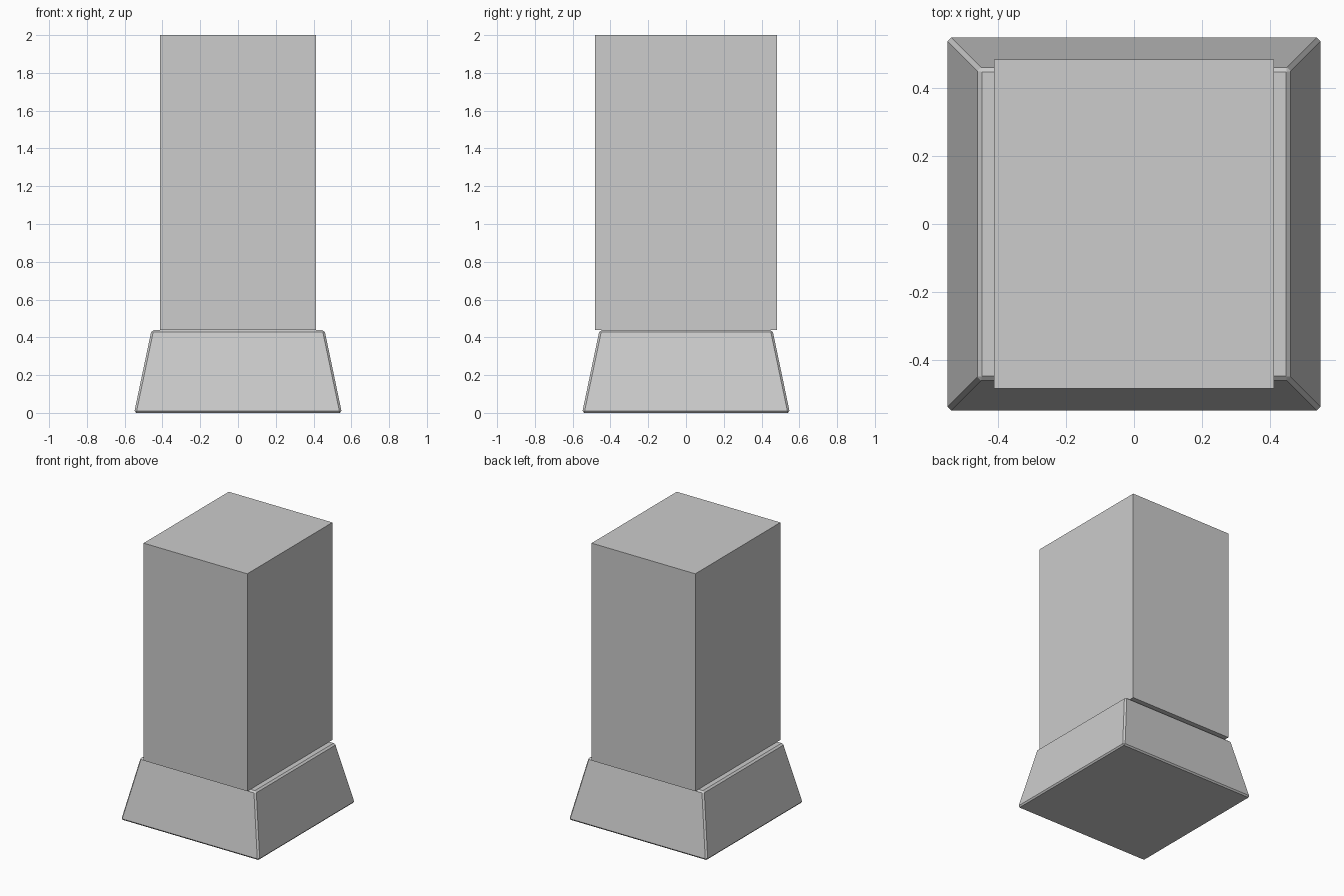
import bpy
import bmesh
from mathutils import Vector

cube = bpy.data.objects.get("Cube")
if cube:
    bpy.data.objects.remove(cube, do_unlink=True)

grey = bpy.data.materials.new("light_grey")
grey.use_nodes = True
grey.diffuse_color = (0.604, 0.604, 0.604, 1)
grey.node_tree.nodes["Principled BSDF"].inputs["Base Color"].default_value = grey.diffuse_color


def tapered_box(name, half_x, half_y, z_low, z_high, taper=1.0):
    """Box between two heights, with its top face scaled by taper."""
    bm = bmesh.new()
    bmesh.ops.create_cube(bm, size=2)
    for v in bm.verts:
        top = v.co.z > 0
        s = taper if top else 1.0
        v.co = Vector((v.co.x * half_x * s, v.co.y * half_y * s, z_high if top else z_low))
    mesh = bpy.data.meshes.new(name)
    bm.to_mesh(mesh)
    bm.free()
    mesh.materials.append(grey)
    obj = bpy.data.objects.new(name, mesh)
    bpy.context.collection.objects.link(obj)
    return obj


# Flared foot with narrow chamfered edges
foot = tapered_box("base", 0.55, 0.55, 0, 0.438, taper=0.833)
bevel = foot.modifiers.new("chamfer", "BEVEL")
bevel.width = 0.011
bevel.segments = 1

# Plain upright block, deeper than the top of the foot
tapered_box("column", 0.412, 0.483, 0.438, 2)
